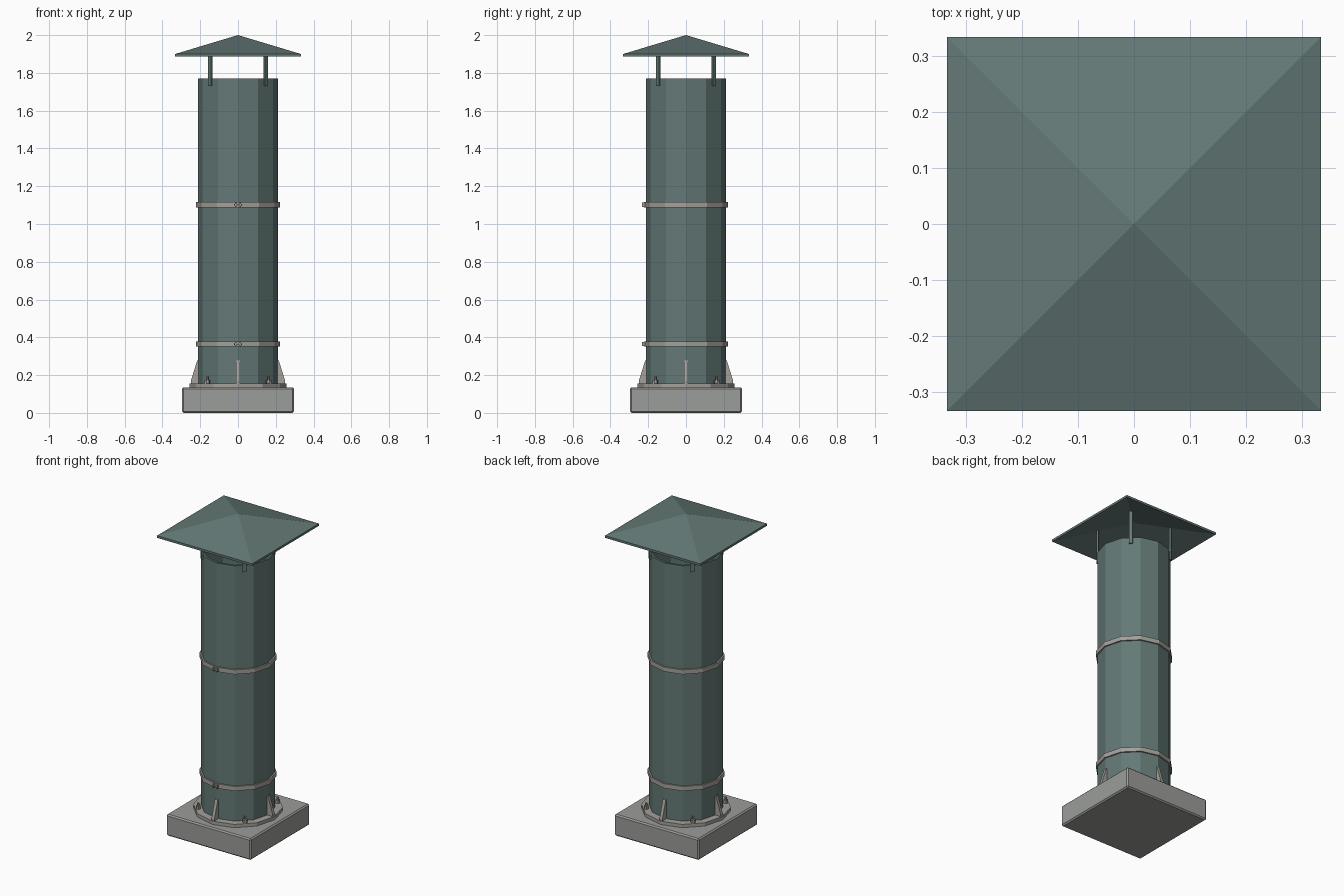
import bpy, bmesh, math
from mathutils import Matrix

if "Cube" in bpy.data.objects:
    bpy.data.objects.remove(bpy.data.objects["Cube"])


def material(name, rgb):
    m = bpy.data.materials.new(name)
    m.diffuse_color = (*rgb, 1)
    m.use_nodes = True
    m.node_tree.nodes["Principled BSDF"].inputs["Base Color"].default_value = m.diffuse_color
    return m


GREEN = material("green painted steel", (0.125, 0.19, 0.18))
STONE = material("grey concrete", (0.33, 0.34, 0.32))
METAL = material("warm grey metal", (0.37, 0.355, 0.325))


def finish(name, bm, mat):
    bmesh.ops.recalc_face_normals(bm, faces=bm.faces[:])
    me = bpy.data.meshes.new(name)
    bm.to_mesh(me)
    bm.free()
    me.materials.append(mat)
    ob = bpy.data.objects.new(name, me)
    bpy.context.collection.objects.link(ob)
    return ob


def box(name, centre, size, mat, turn=0.0):
    """Box placed at centre, then turned about the world z axis."""
    bm = bmesh.new()
    bmesh.ops.create_cube(bm, size=1)
    m = Matrix.Rotation(turn, 4, 'Z') @ Matrix.Translation(centre) @ Matrix.Diagonal((*size, 1))
    bm.transform(m)
    return finish(name, bm, mat)


def rod(name, r, length, mat, matrix, sides=6):
    bm = bmesh.new()
    bmesh.ops.create_cone(bm, cap_ends=True, segments=sides, radius1=r, radius2=r, depth=length)
    bm.transform(matrix)
    return finish(name, bm, mat)


def ring(name, r_out, r_in, z0, z1, mat, sides=12):
    """Hollow faceted ring with corners on the x and y axes."""
    bm = bmesh.new()
    loops = []
    for r, z in ((r_out, z0), (r_out, z1), (r_in, z1), (r_in, z0)):
        loops.append([bm.verts.new((r * math.cos(2 * math.pi * i / sides),
                                    r * math.sin(2 * math.pi * i / sides), z))
                      for i in range(sides)])
    for k in range(4):
        a, b = loops[k], loops[(k + 1) % 4]
        for i in range(sides):
            j = (i + 1) % sides
            bm.faces.new((a[i], a[j], b[j], b[i]))
    return finish(name, bm, mat)


# Concrete plinth with softened edges
base = box("plinth", (0, 0, 0.0675), (0.592, 0.592, 0.135), STONE)
bev = base.modifiers.new("bevel", 'BEVEL')
bev.width = 0.008
bev.segments = 1

# Pipe, foot flange and clamp bands
ring("pipe", 0.213, 0.200, 0.136, 1.77, GREEN)
ring("foot_flange", 0.257, 0.205, 0.135, 0.156, METAL)
for label, z in (("lower", 0.365), ("upper", 1.102)):
    ring(label + "_band", 0.222, 0.209, z - 0.014, z + 0.014, METAL)
    # Clamp ears and bolt on the front
    for s in (-1, 1):
        box(label + "_clamp_ear", (s * 0.012, -0.223, z), (0.008, 0.02, 0.022), METAL)
    rod(label + "_clamp_bolt", 0.005, 0.042, METAL,
        Matrix.Translation((0, -0.226, z)) @ Matrix.Rotation(math.pi / 2, 4, 'Y'))

for k in range(4):
    turn = k * math.pi / 2
    # Gusset fin at each side of the pipe foot
    bm = bmesh.new()
    profile = ((0.205, 0.15), (0.250, 0.15), (0.250, 0.168), (0.216, 0.277), (0.205, 0.277))
    sides = [[bm.verts.new((x, y, z)) for x, z in profile] for y in (-0.01, 0.01)]
    for s in sides:
        bm.faces.new(s)
    for i in range(5):
        j = (i + 1) % 5
        bm.faces.new((sides[0][i], sides[0][j], sides[1][j], sides[1][i]))
    bm.transform(Matrix.Rotation(turn, 4, 'Z'))
    finish("gusset", bm, METAL)

    # Anchor nut and stud, and roof post, on the diagonals
    diag = turn + math.pi / 4
    spin = Matrix.Rotation(diag, 4, 'Z')
    rod("anchor_nut", 0.015, 0.02, METAL, spin @ Matrix.Translation((0.231, 0, 0.165)))
    rod("anchor_stud", 0.007, 0.04, METAL, spin @ Matrix.Translation((0.231, 0, 0.172)))
    box("roof_post", (0.209, 0, 1.837), (0.012, 0.022, 0.214), GREEN, diag)

# Pyramid rain cap: sheet with a hollow underside
bm = bmesh.new()
h = 0.333
rims = [[bm.verts.new((sx * h, sy * h, z)) for sx, sy in ((-1, -1), (1, -1), (1, 1), (-1, 1))]
        for z in (1.9, 1.886)]
tips = [bm.verts.new((0, 0, z)) for z in (2.0, 1.986)]
for i in range(4):
    j = (i + 1) % 4
    for rim, tip in zip(rims, tips):
        bm.faces.new((rim[i], rim[j], tip))
    bm.faces.new((rims[0][i], rims[0][j], rims[1][j], rims[1][i]))
finish("rain_cap", bm, GREEN)
